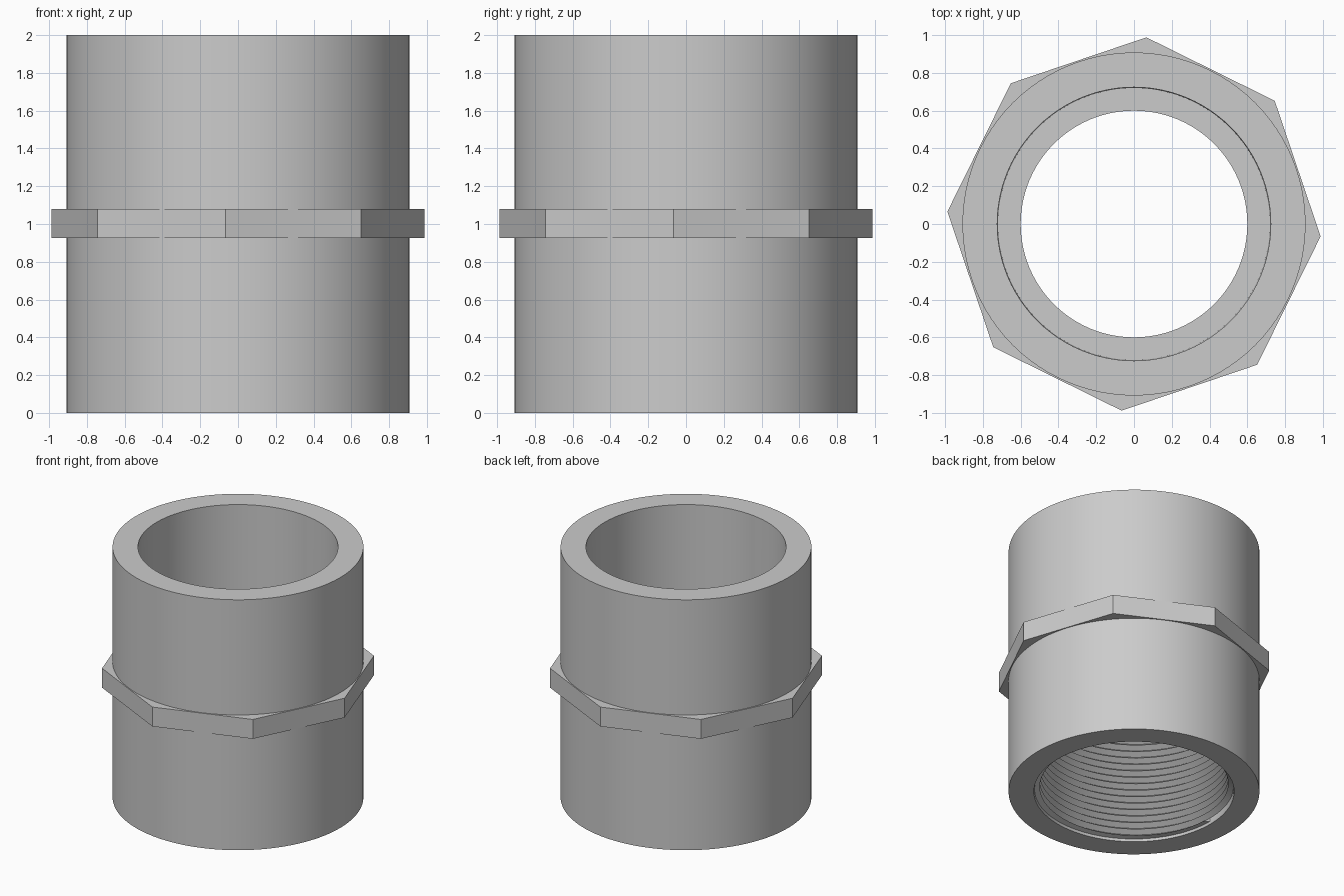
import bpy
import bmesh
from math import cos, sin, pi, radians

cube = bpy.data.objects.get("Cube")
if cube:
    bpy.data.objects.remove(cube)

SEGMENTS = 96
OUTER, SOCKET, BORE = 0.908, 0.72, 0.6
HEIGHT, LOW, HIGH = 2.0, 0.925, 1.08      # overall height, bottom and top of the collar
THREAD_START, PITCH, CREST = 0.02, 0.054, 0.682

grey = bpy.data.materials.new("grey plastic")
grey.use_nodes = True
colour = (0.6, 0.6, 0.6, 1)
grey.diffuse_color = colour
grey.node_tree.nodes["Principled BSDF"].inputs["Base Color"].default_value = colour


def polar(r, angle, z):
    return (r * cos(angle), r * sin(angle), z)


def lathe(bm, profile, sides, start=0.0, closed=False):
    """Turn a radius/height profile around the z axis."""
    rings = [[bm.verts.new(polar(r, start + 2 * pi * i / sides, z)) for i in range(sides)]
             for r, z in profile]
    pairs = list(zip(rings, rings[1:]))
    if closed:
        pairs.append((rings[-1], rings[0]))
    for a, b in pairs:
        for i in range(sides):
            j = (i + 1) % sides
            bm.faces.new((a[i], a[j], b[j], b[i]))


def helical_thread(bm):
    """Sweep a V thread up the lower socket, fading into the wall at both ends."""
    turns = int((LOW - THREAD_START) / PITCH) + 3
    columns = []
    for i in range(SEGMENTS + 1):
        column = []
        for row in range(-4, 2 * turns):
            z = THREAD_START + PITCH * (row / 2 + i / SEGMENTS)
            inside = THREAD_START < z < LOW
            r = CREST if inside and row % 2 else SOCKET
            z = min(max(z, THREAD_START), LOW)
            column.append(bm.verts.new(polar(r, 2 * pi * i / SEGMENTS, z)))
        columns.append(column)
    for a, b in zip(columns, columns[1:]):
        for k in range(len(a) - 1):
            bm.faces.new((a[k], b[k], b[k + 1], a[k + 1]))


def finish(bm, name, smooth):
    bmesh.ops.remove_doubles(bm, verts=bm.verts, dist=0.0001)
    bmesh.ops.recalc_face_normals(bm, faces=bm.faces)
    mesh = bpy.data.meshes.new(name)
    bm.to_mesh(mesh)
    bm.free()
    mesh.materials.append(grey)
    obj = bpy.data.objects.new(name, mesh)
    bpy.context.collection.objects.link(obj)
    if smooth:
        bpy.ops.object.select_all(action='DESELECT')
        obj.select_set(True)
        bpy.context.view_layer.objects.active = obj
        bpy.ops.object.shade_smooth_by_angle(angle=radians(30))


# Sleeve: plain upper socket, inner stop ring and threaded lower socket
body = bmesh.new()
lathe(body, [(SOCKET, THREAD_START), (SOCKET + 0.005, 0), (OUTER, 0), (OUTER, HEIGHT),
             (SOCKET + 0.004, HEIGHT), (SOCKET, HIGH), (BORE, HIGH), (BORE, LOW),
             (SOCKET, LOW)], SEGMENTS)
helical_thread(body)
finish(body, "threaded_sleeve", True)

# Eight-sided wrench collar around the middle
collar = bmesh.new()
lathe(collar, [(0.86, LOW), (0.99, LOW), (0.99, HIGH), (0.86, HIGH)], 8,
      start=radians(-3.8), closed=True)
finish(collar, "wrench_collar", False)
